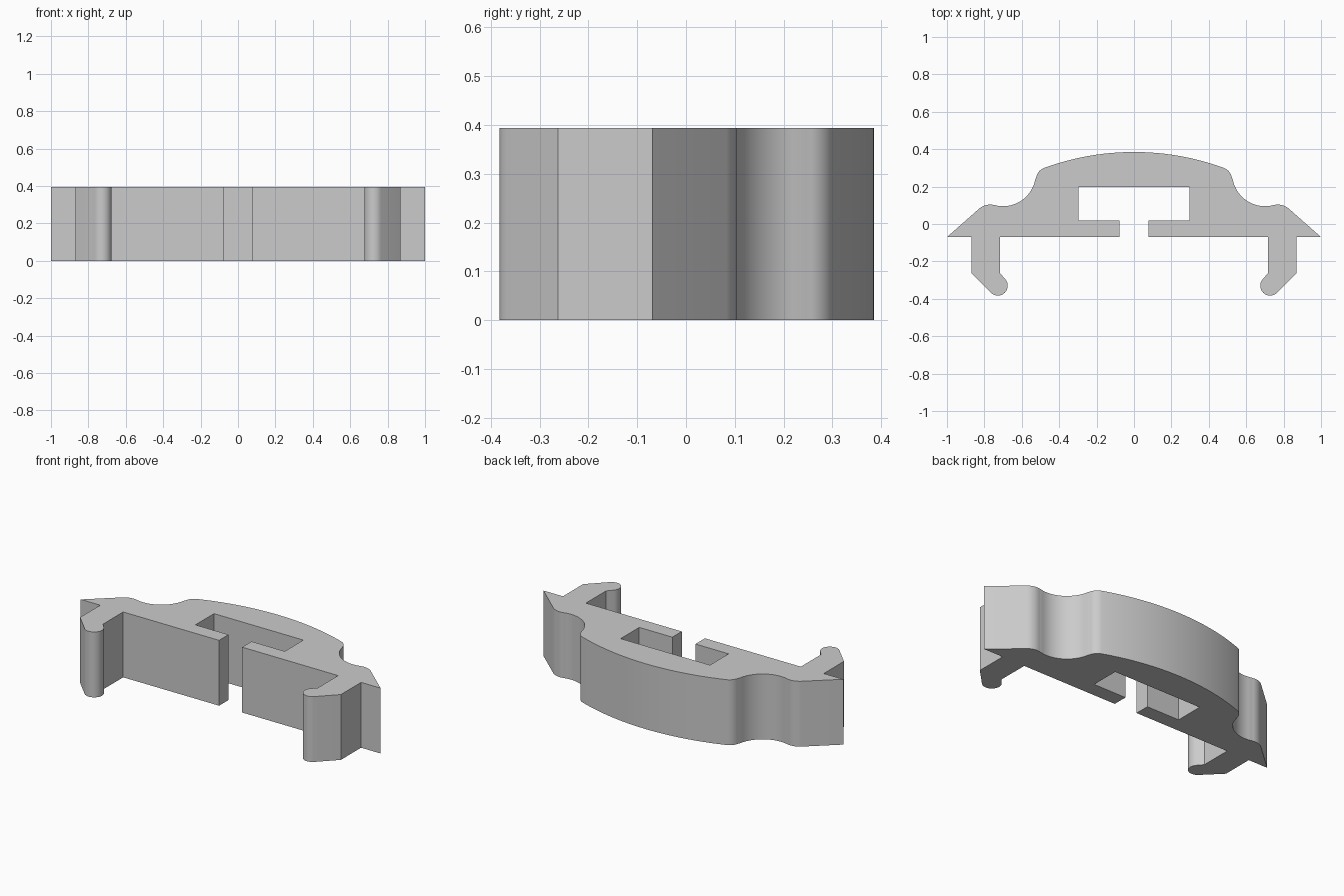
import bpy, bmesh
from math import sin, cos, radians
from mathutils import Vector

cube = bpy.data.objects.get("Cube")
if cube:
    bpy.data.objects.remove(cube, do_unlink=True)

HEIGHT = 0.394


def arc(cx, cy, r, start, end, steps):
    """Points on an arc, angles in degrees."""
    angles = [radians(start + (end - start) * i / steps) for i in range(steps + 1)]
    return [(cx + r * cos(a), cy + r * sin(a)) for a in angles]


# Left half of the outline, from the crown round to the inner slot
half = arc(0, -1.015, 1.4, 90, 70, 12)              # crown
half += arc(0.455, 0.235, 0.07, 62, 10, 6)          # shoulder
half += arc(0.70, 0.27, 0.175, 190, 285, 14)        # hollow
half += arc(0.769, 0.014, 0.09, 105, 50, 8)         # bump
half += [(1, -0.07), (0.87, -0.07), (0.87, -0.262)]  # wing tip and leg
half += arc(0.728, -0.33, 0.053, -45, -225, 14)     # rounded hook
half += [(0.717, -0.262), (0.717, -0.07), (0.077, -0.07),
         (0.077, 0.02), (0.298, 0.02), (0.298, 0.197)]  # foot and slot

# Mirror into a full outline and extrude upward
outline = half + [(-x, y) for x, y in reversed(half[1:])]
bm = bmesh.new()
base = bm.faces.new([bm.verts.new((x, y, 0)) for x, y in outline])
top = bmesh.ops.extrude_face_region(bm, geom=[base], use_keep_orig=True)
bmesh.ops.translate(bm, vec=Vector((0, 0, HEIGHT)),
                    verts=[g for g in top["geom"] if isinstance(g, bmesh.types.BMVert)])
bmesh.ops.recalc_face_normals(bm, faces=bm.faces)
mesh = bpy.data.meshes.new("clip_body")
bm.to_mesh(mesh)
bm.free()

# Plain grey finish
grey = bpy.data.materials.new("light_grey")
grey.use_nodes = True
colour = (0.6, 0.6, 0.6, 1)
grey.diffuse_color = colour
grey.node_tree.nodes["Principled BSDF"].inputs["Base Color"].default_value = colour
mesh.materials.append(grey)

body = bpy.data.objects.new("clip_body", mesh)
bpy.context.collection.objects.link(body)
bpy.context.view_layer.objects.active = body
body.select_set(True)
bpy.ops.object.shade_smooth_by_angle(angle=radians(30))
